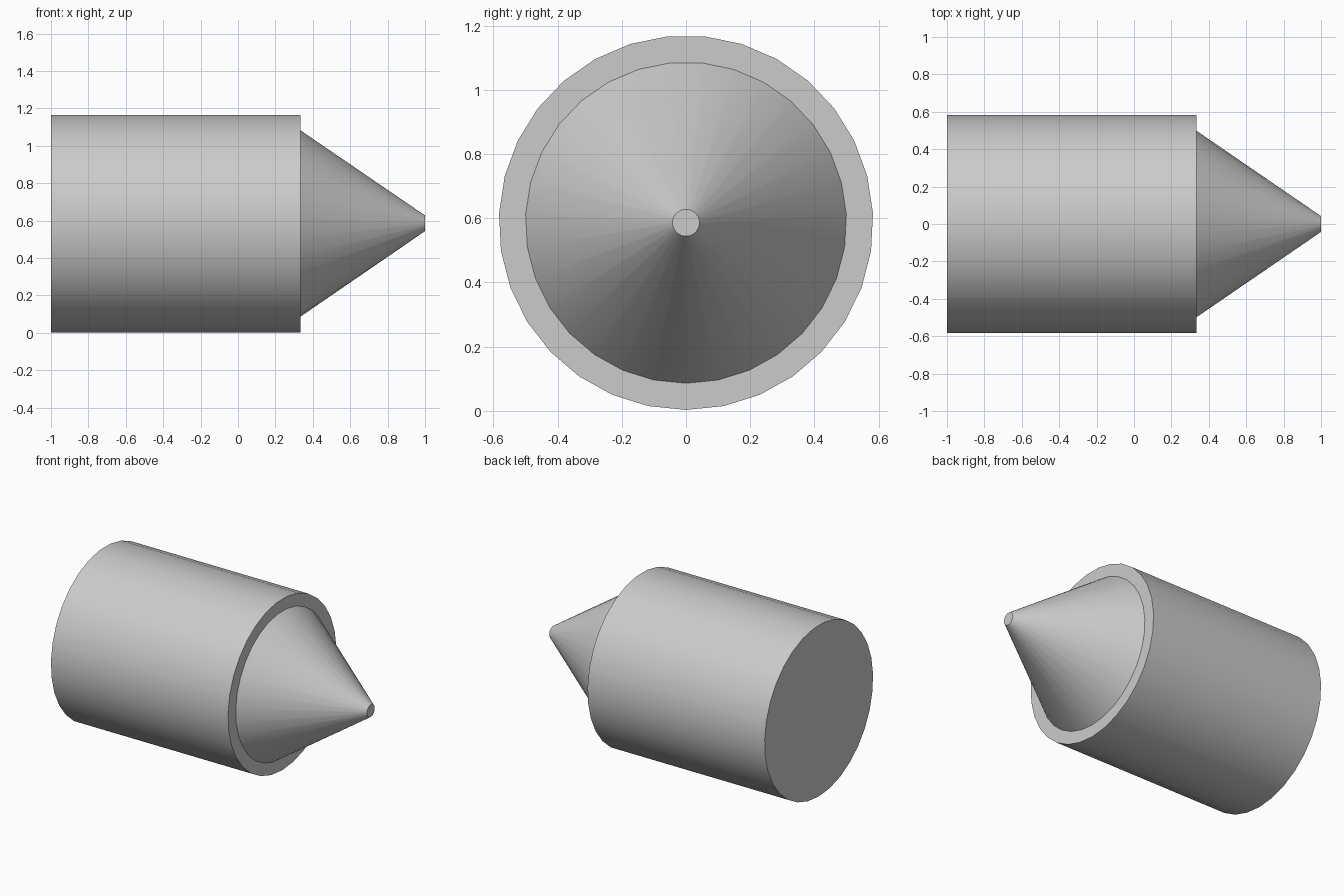
import bpy, bmesh, math
from mathutils import Matrix

cube = bpy.data.objects.get("Cube")
if cube:
    bpy.data.objects.remove(cube, do_unlink=True)

SIDES = 31
AXIS_Z = 0.586

grey = bpy.data.materials.new("light_grey")
grey.use_nodes = True
colour = (0.6, 0.6, 0.6, 1)
grey.diffuse_color = colour
grey.node_tree.nodes["Principled BSDF"].inputs["Base Color"].default_value = colour


def round_part(name, x0, x1, r0, r1, open_base=False):
    """Tapered solid along x, with one corner pointing straight down."""
    turn = Matrix(((0, 0, 1), (-1, 0, 0), (0, -1, 0))).to_4x4()
    place = Matrix.Translation(((x0 + x1) / 2, 0, AXIS_Z)) @ turn
    bm = bmesh.new()
    bmesh.ops.create_cone(bm, cap_ends=True, segments=SIDES, radius1=r0,
                          radius2=r1, depth=x1 - x0, matrix=place)
    bm.normal_update()
    if open_base:
        base = [f for f in bm.faces if f.normal.x < -0.9]
        bmesh.ops.delete(bm, geom=base, context='FACES_ONLY')
    mesh = bpy.data.meshes.new(name)
    bm.to_mesh(mesh)
    bm.free()
    mesh.materials.append(grey)
    obj = bpy.data.objects.new(name, mesh)
    bpy.context.collection.objects.link(obj)
    bpy.ops.object.select_all(action='DESELECT')
    obj.select_set(True)
    bpy.context.view_layer.objects.active = obj
    bpy.ops.object.shade_smooth_by_angle(angle=math.radians(30))
    return obj


# Main barrel, closed at both ends
round_part("barrel", -1, 0.333, 0.583, 0.583)
# Blunt-tipped nose standing on the barrel's end
round_part("nose_cone", 0.333, 1, 0.5, 0.042, open_base=True)
